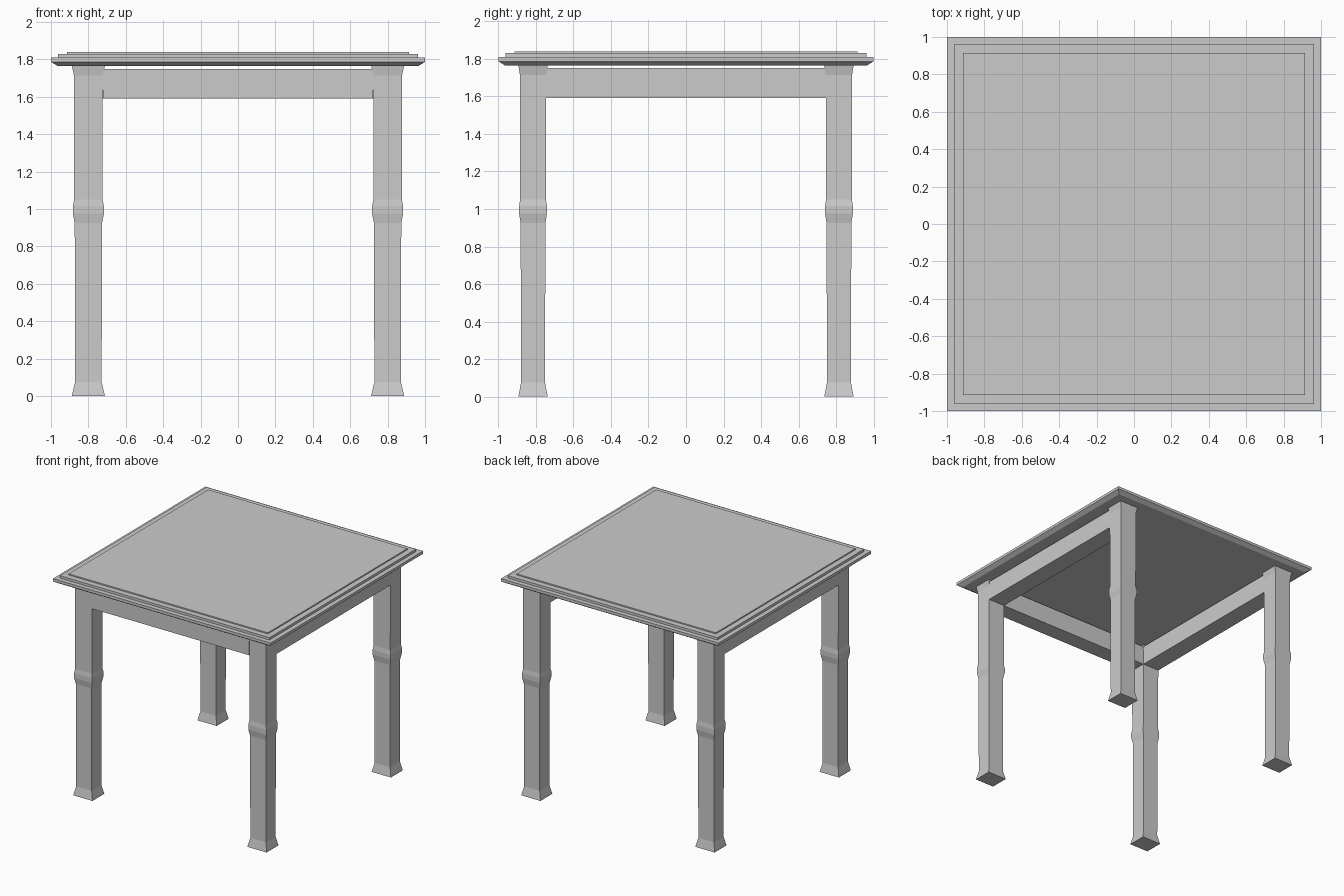
import bpy, bmesh

if "Cube" in bpy.data.objects:
    bpy.data.objects.remove(bpy.data.objects["Cube"])


def loft(name, sections, cx=0.0, cy=0.0):
    """Stack of rectangles (half_x, half_y, z) joined into a closed solid."""
    bm = bmesh.new()
    rings = []
    for hx, hy, z in sections:
        rings.append([bm.verts.new((cx + sx * hx, cy + sy * hy, z))
                      for sx, sy in ((-1, -1), (1, -1), (1, 1), (-1, 1))])
    for a, b in zip(rings, rings[1:]):
        for i in range(4):
            j = (i + 1) % 4
            bm.faces.new((a[i], a[j], b[j], b[i]))
    bm.faces.new(rings[0][::-1])
    bm.faces.new(rings[-1])
    bmesh.ops.recalc_face_normals(bm, faces=bm.faces)
    mesh = bpy.data.meshes.new(name)
    bm.to_mesh(mesh)
    bm.free()
    obj = bpy.data.objects.new(name, mesh)
    bpy.context.collection.objects.link(obj)
    return obj


# Stepped table top with a chamfered lower edge
TOP = [(0.965, 1.765), (1.0, 1.787), (1.0, 1.81), (0.962, 1.81),
       (0.962, 1.83), (0.915, 1.83), (0.915, 1.84)]
loft("table_top", [(h, h, z) for h, z in TOP])

# Legs: flared foot, mid-height collar, flared head
LEG_X, LEG_Y = 0.80, 0.815
LEG = [(0.088, 0.078, 0.0), (0.086, 0.076, 0.012), (0.071, 0.064, 0.075),
       (0.073, 0.066, 0.925), (0.083, 0.074, 0.975), (0.083, 0.074, 1.015),
       (0.076, 0.069, 1.05), (0.077, 0.070, 1.715), (0.088, 0.078, 1.765)]
for fb, sy in (("front", -1), ("back", 1)):
    for lr, sx in (("left", -1), ("right", 1)):
        loft(f"{fb}_{lr}_leg", LEG, sx * LEG_X, sy * LEG_Y)

# Aprons between the legs on three sides (the back is open)
Z0, Z1 = 1.59, 1.75
loft("front_apron", [(0.723, 0.07, Z0), (0.723, 0.07, Z1)], 0, -LEG_Y)
for name, sx in (("left_apron", -1), ("right_apron", 1)):
    loft(name, [(0.077, 0.745, Z0), (0.077, 0.745, Z1)], sx * LEG_X, 0)
